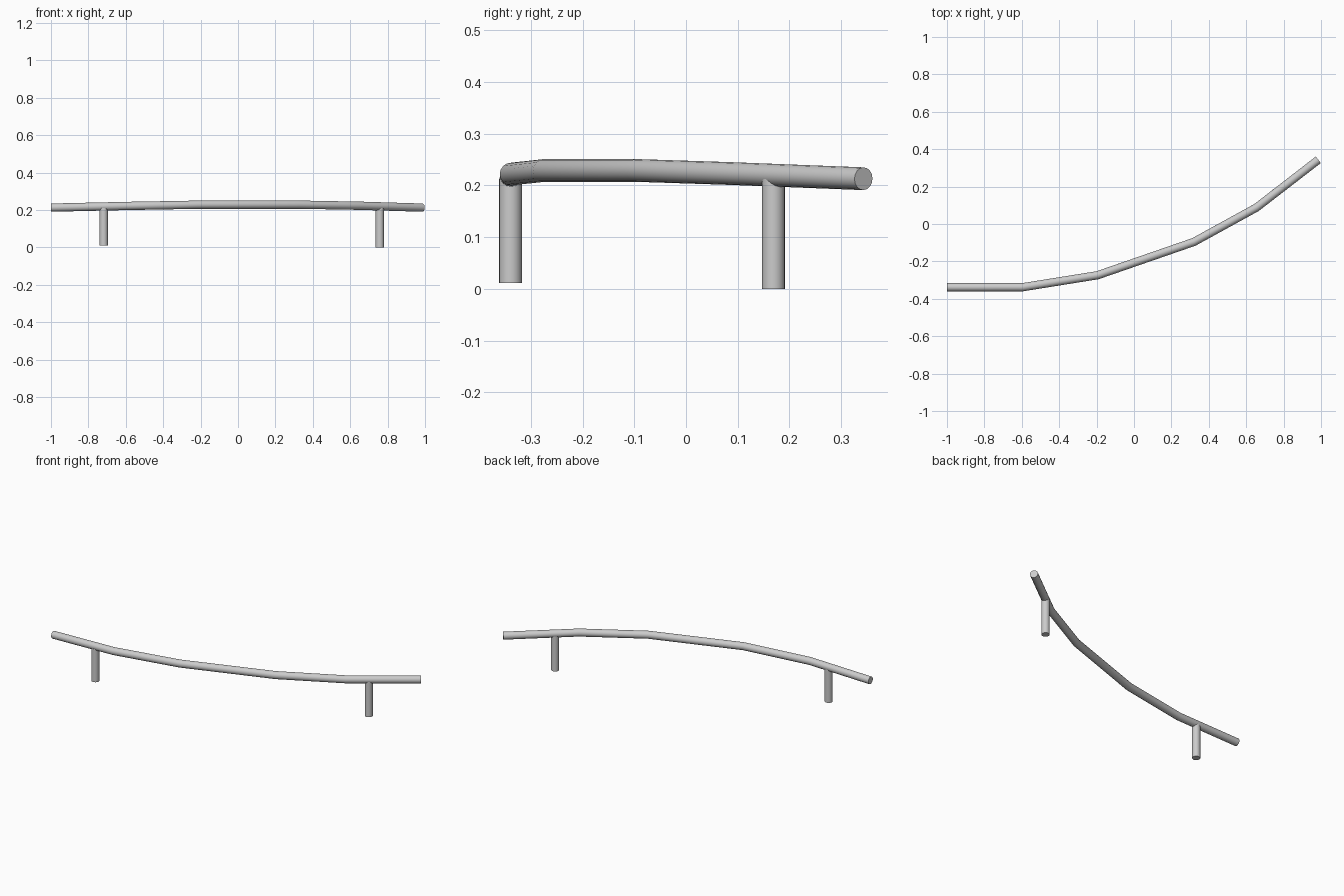
import bpy, math

if "Cube" in bpy.data.objects:
    bpy.data.objects.remove(bpy.data.objects["Cube"])

RADIUS = 0.022


def smooth(obj):
    bpy.ops.object.select_all(action='DESELECT')
    obj.select_set(True)
    bpy.context.view_layer.objects.active = obj
    bpy.ops.object.shade_smooth_by_angle(angle=math.radians(35))


def tube(name, points):
    """Capped round tube along a poly path, converted to a mesh."""
    curve = bpy.data.curves.new(name, 'CURVE')
    curve.dimensions = '3D'
    curve.bevel_depth = RADIUS
    curve.bevel_resolution = 6
    curve.use_fill_caps = True
    spline = curve.splines.new('POLY')
    spline.points.add(len(points) - 1)
    for p, co in zip(spline.points, points):
        p.co = (*co, 1)
    obj = bpy.data.objects.new(name, curve)
    bpy.context.collection.objects.link(obj)
    bpy.ops.object.select_all(action='DESELECT')
    obj.select_set(True)
    bpy.context.view_layer.objects.active = obj
    bpy.ops.object.convert(target='MESH')
    smooth(bpy.context.object)


def post(name, x, y, bottom, top):
    bpy.ops.mesh.primitive_cylinder_add(
        vertices=24, radius=RADIUS, depth=top - bottom,
        location=(x, y, (top + bottom) / 2))
    obj = bpy.context.object
    obj.name = name
    smooth(obj)


# Curved, slightly arched rail
tube("grind_rail", [
    (-1.0, -0.338, 0.213),
    (-0.595, -0.338, 0.222),
    (-0.195, -0.274, 0.229),
    (0.32, -0.096, 0.229),
    (0.655, 0.088, 0.223),
    (0.985, 0.343, 0.213),
])

# Support posts
post("left_post", -0.718, -0.339, 0.011, 0.212)
post("right_post", 0.758, 0.169, 0.0, 0.212)
